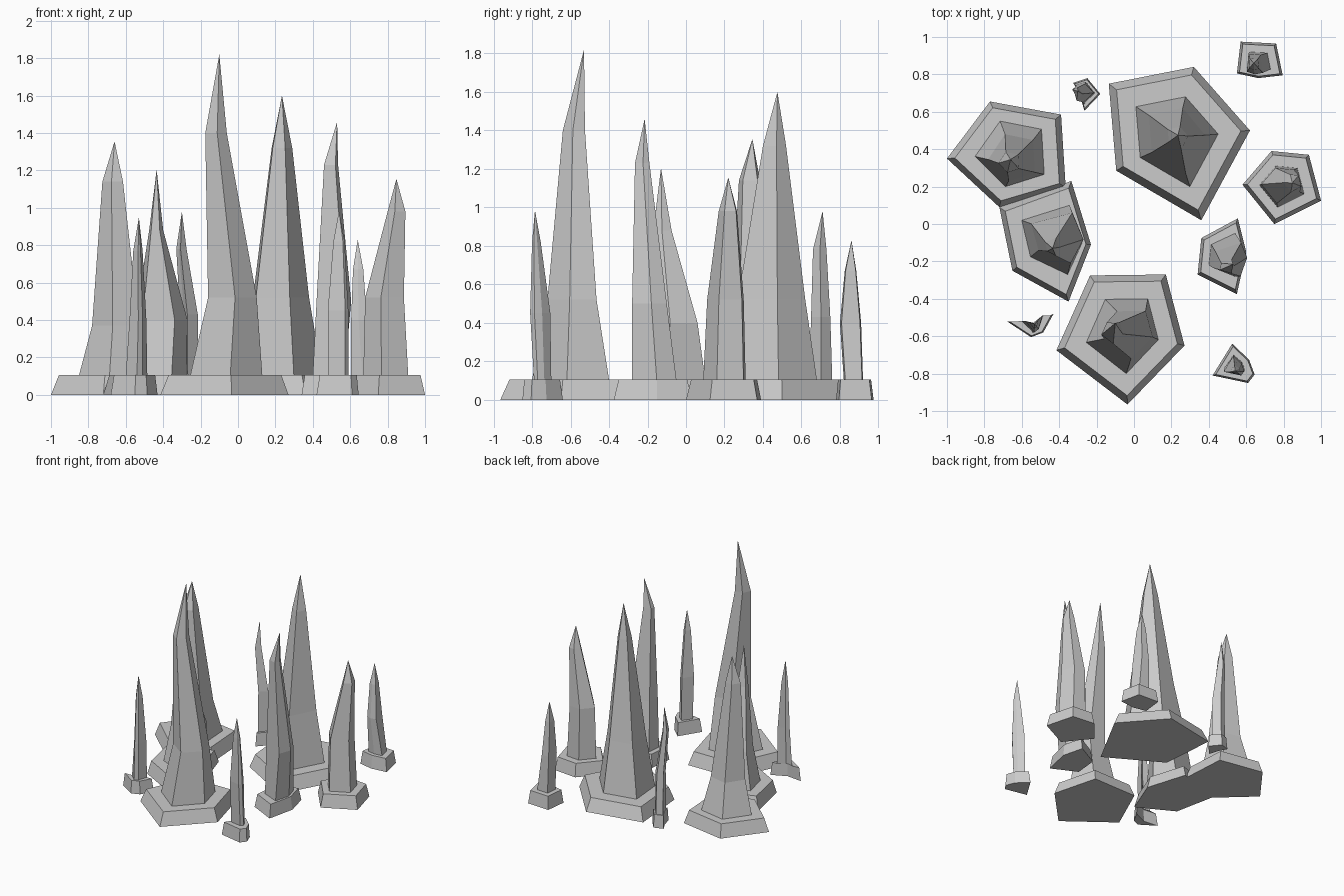
import bpy, bmesh


def fit(outline, box):
    """Stretch an outline so that it fills the box (x0, x1, y0, y1)."""
    xs, ys = [p[0] for p in outline], [p[1] for p in outline]
    x0, x1, y0, y1 = box
    return [(x0 + (x - min(xs)) / (max(xs) - min(xs)) * (x1 - x0),
             y0 + (y - min(ys)) / (max(ys) - min(ys)) * (y1 - y0)) for x, y in outline]


def shrink(outline, k):
    cx = sum(p[0] for p in outline) / len(outline)
    cy = sum(p[1] for p in outline) / len(outline)
    return [(cx + (x - cx) * k, cy + (y - cy) * k) for x, y in outline]


def spire(name, outline, foot, waist, waist_z, neck, neck_z, tip):
    """Bevelled plinth, then a tapering five-sided shaft through three rings to a tip."""
    bm = bmesh.new()
    layers = [(outline, 0), (shrink(outline, 0.88), 0.105), (fit(outline, foot), 0.105),
              (fit(outline, waist), waist_z), (fit(outline, neck), neck_z)]
    rings = [[bm.verts.new((x, y, z)) for x, y in pts] for pts, z in layers]
    n = len(outline)
    bm.faces.new(rings[0])
    for a, b in zip(rings, rings[1:]):
        for i in range(n):
            j = (i + 1) % n
            bm.faces.new((a[i], a[j], b[j], b[i]))
    top = bm.verts.new(tip)
    for i in range(n):
        bm.faces.new((rings[-1][i], rings[-1][(i + 1) % n], top))
    bmesh.ops.recalc_face_normals(bm, faces=bm.faces)
    mesh = bpy.data.meshes.new(name)
    bm.to_mesh(mesh)
    bm.free()
    bpy.context.collection.objects.link(bpy.data.objects.new(name, mesh))


# Large spires
spire("left_spire",
      [(-1, .35), (-.77, .655), (-.39, .585), (-.365, .195), (-.72, .09)],
      (-.85, -.48, .2, .55), (-.78, -.53, .23, .48), .37,
      (-.725, -.615, .275, .385), 1.14, (-.66, .345, 1.355))
spire("back_spire",
      [(-.135, .75), (.32, .84), (.62, .5), (.36, .02), (-.095, .285)],
      (.01, .45, .2, .68), (.08, .38, .27, .62), .52,
      (.18, .29, .4, .52), 1.32, (.235, .475, 1.6))
spire("left_front_spire",
      [(-.72, .09), (-.335, .23), (-.23, -.11), (-.35, -.415), (-.65, -.25)],
      (-.6, -.275, -.27, .1), (-.55, -.27, -.21, .06), .4,
      (-.475, -.4, -.17, -.075), .88, (-.435, -.13, 1.205))
spire("front_spire",
      [(-.235, -.275), (.17, -.27), (.27, -.65), (-.035, -.965), (-.415, -.675)],
      (-.255, .13, -.8, -.4), (-.16, .1, -.72, -.465), .52,
      (-.175, -.06, -.64, -.525), 1.4, (-.1, -.53, 1.82))

# Medium spires
spire("right_spire",
      [(.735, .39), (.935, .37), (1, .125), (.75, 0), (.58, .21)],
      (.67, .91, .09, .31), (.68, .887, .11, .3), .52,
      (.8, .895, .17, .265), .98, (.847, .22, 1.155))
spire("right_front_spire",
      [(.555, .03), (.6, -.15), (.55, -.375), (.34, -.27), (.36, -.075)],
      (.4, .57, -.28, -.05), (.42, .605, -.28, -.1), .5,
      (.46, .535, -.265, -.19), 1.23, (.53, -.215, 1.46))

# Small spires
spire("back_right_small_spire",
      [(.57, .975), (.76, .965), (.795, .795), (.665, .78), (.55, .805)],
      (.605, .73, .82, .92), (.605, .69, .8, .91), .4,
      (.615, .67, .825, .885), .67, (.64, .86, .83))
spire("back_left_small_spire",
      [(-.25, .78), (-.18, .695), (-.265, .605), (-.29, .69), (-.325, .755)],
      (-.31, -.21, .64, .76), (-.31, -.215, .65, .75), .43,
      (-.33, -.275, .66, .73), .78, (-.3, .71, .98))
spire("front_left_small_spire",
      [(-.68, -.52), (-.55, -.535), (-.43, -.48), (-.485, -.58), (-.55, -.605)],
      (-.6, -.485, -.58, -.49), (-.58, -.49, -.58, -.49), .4,
      (-.56, -.51, -.56, -.51), .77, (-.53, -.535, .95))
spire("front_right_small_spire",
      [(.525, -.64), (.615, -.725), (.645, -.805), (.61, -.85), (.42, -.81)],
      (.48, .59, -.79, -.7), (.48, .59, -.81, -.705), .45,
      (.51, .57, -.8, -.755), .82, (.54, -.785, .985))
